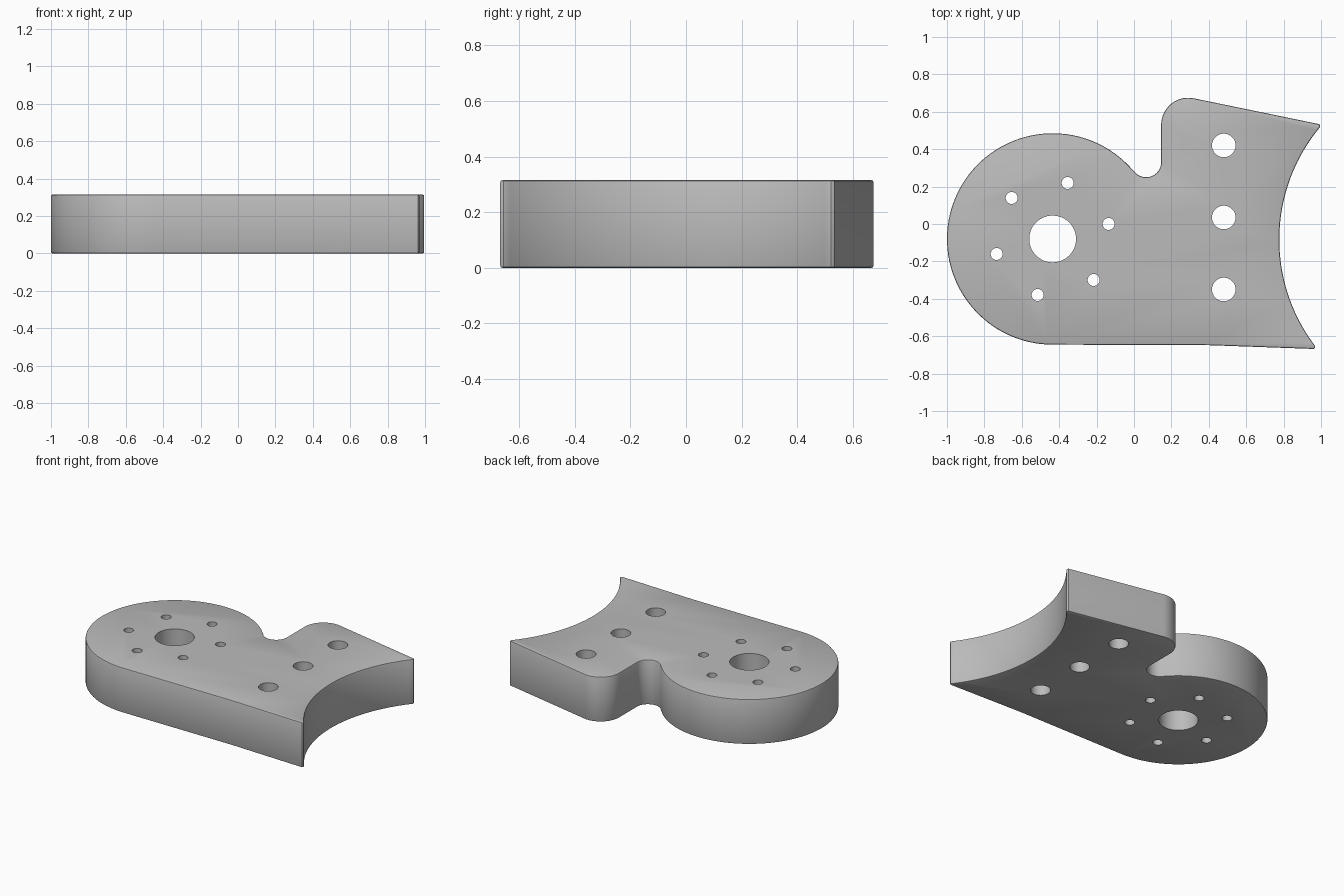
import bpy, bmesh, math
from mathutils import Vector

if "Cube" in bpy.data.objects:
    bpy.data.objects.remove(bpy.data.objects["Cube"])

HEIGHT = 0.315
HUB = (-0.435, -0.08)

gray = bpy.data.materials.new("metal gray")
gray.use_nodes = True
color = (0.5, 0.5, 0.5, 1)
gray.diffuse_color = color
gray.node_tree.nodes["Principled BSDF"].inputs["Base Color"].default_value = color


def arc(center, radius, start, end, steps):
    """Points along an arc, angles in degrees."""
    angles = [math.radians(start + (end - start) * i / steps) for i in range(steps + 1)]
    return [(center[0] + radius * math.cos(a), center[1] + radius * math.sin(a)) for a in angles]


def arc_between(a, b, sag, steps):
    """Arc from a to b that bulges to the left of its chord by sag."""
    a, b = Vector(a), Vector(b)
    half = (b - a).length / 2
    radius = (half ** 2 + sag ** 2) / (2 * sag)
    along = (b - a).normalized()
    left = Vector((-along.y, along.x))
    middle = (a + b) / 2
    points = []
    spread = math.asin(half / radius)
    for i in range(steps + 1):
        t = spread * (2 * i / steps - 1)
        points.append(middle + along * radius * math.sin(t) + left * (radius * math.cos(t) - radius + sag))
    return [tuple(p) for p in points]


def prism(name, outline, bottom, top):
    bm = bmesh.new()
    base = bm.faces.new([bm.verts.new((x, y, bottom)) for x, y in outline])
    lifted = bmesh.ops.extrude_face_region(bm, geom=[base])["geom"]
    bmesh.ops.translate(bm, vec=(0, 0, top - bottom),
                        verts=[v for v in lifted if isinstance(v, bmesh.types.BMVert)])
    bmesh.ops.recalc_face_normals(bm, faces=bm.faces)
    mesh = bpy.data.meshes.new(name)
    bm.to_mesh(mesh)
    bm.free()
    mesh.materials.append(gray)
    obj = bpy.data.objects.new(name, mesh)
    bpy.context.collection.objects.link(obj)
    return obj


# Plate outline, counter-clockwise: front edge, scooped end, shoulder, notch, round hub
outline = [(0.4, -0.648), (0.962, -0.668)]
outline += arc_between((0.972, -0.657), (0.998, 0.522), 0.208, 40)
outline += [(0.99, 0.534)]
outline += arc((0.29, 0.53), 0.145, 78, 180, 14)
outline += arc((0.065, 0.33), 0.08, 0, -135, 14)
outline += arc(HUB, 0.565, 45, 270, 72)
plate = prism("mounting_plate", outline, 0, HEIGHT)

# Softened rims on the top and bottom faces
bevel = plate.modifiers.new("rim", "BEVEL")
bevel.width = 0.008
bevel.segments = 2
bevel.limit_method = "ANGLE"
bevel.angle_limit = math.radians(70)

# Hole layout: central bore, ring of screw holes, row of bolt holes
holes = [("bore", HUB, 0.125)]
for i in range(6):
    a = math.radians(15 + 60 * i)
    holes.append(("screw_hole", (HUB[0] + 0.31 * math.cos(a), HUB[1] + 0.31 * math.sin(a)), 0.032))
holes += [("bolt_hole", (0.48, y), 0.063) for y in (0.42, 0.035, -0.35)]

for name, center, radius in holes:
    cutter = prism(name + "_cutter", arc(center, radius, 0, 352.5, 47), -0.1, HEIGHT + 0.1)
    cutter.hide_render = True
    cutter.hide_set(True)
    cut = plate.modifiers.new(name, "BOOLEAN")
    cut.operation = "DIFFERENCE"
    cut.solver = "EXACT"
    cut.object = cutter

# Bake the cuts, then drop the cutters
graph = bpy.context.evaluated_depsgraph_get()
finished = bpy.data.meshes.new_from_object(plate.evaluated_get(graph))
plate.modifiers.clear()
plate.data = finished
for obj in [o for o in bpy.data.objects if "_cutter" in o.name]:
    bpy.data.objects.remove(obj)

bpy.context.view_layer.objects.active = plate
plate.select_set(True)
bpy.ops.object.shade_smooth_by_angle(angle=math.radians(30))
